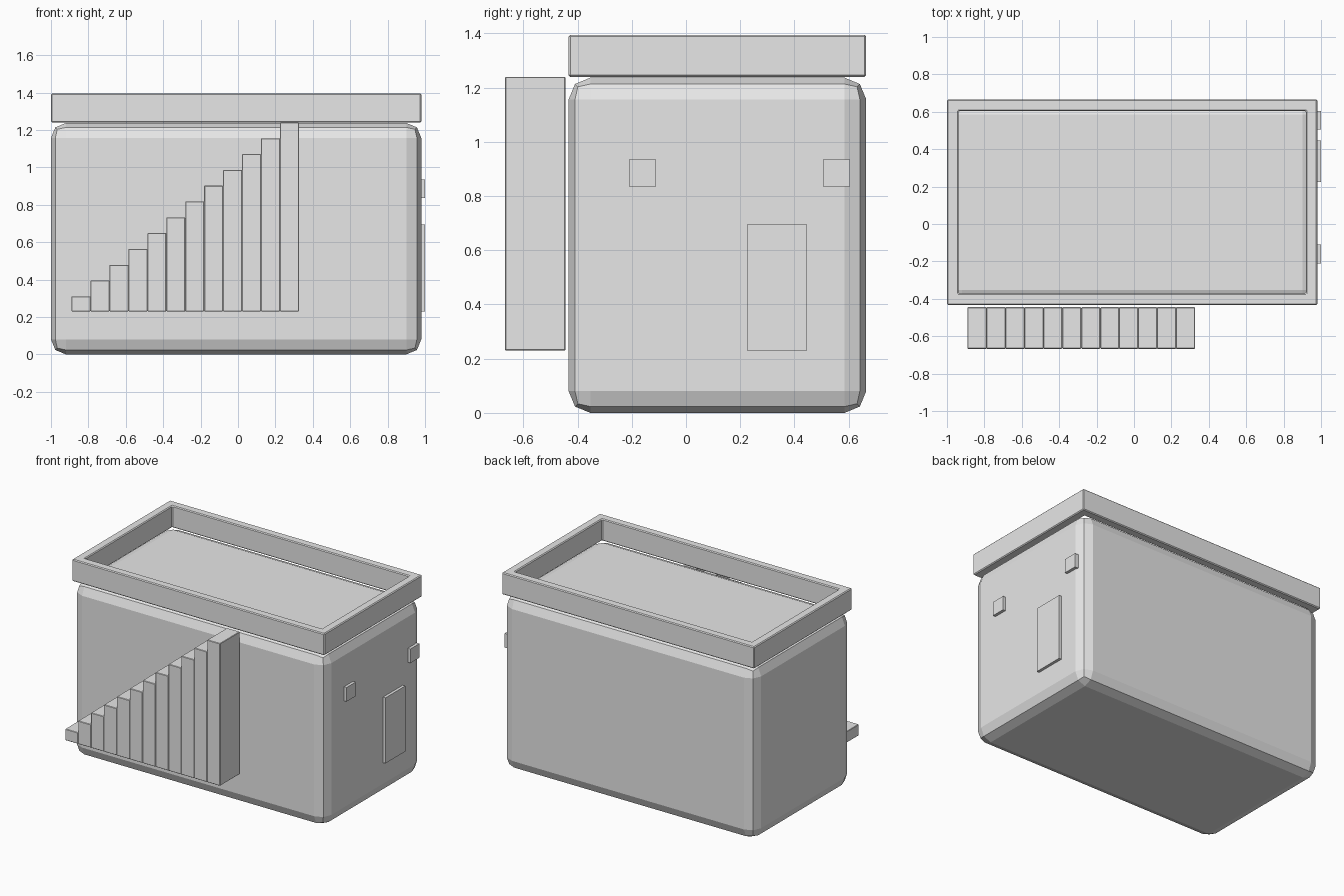
import bpy
import bmesh
from mathutils import Vector

cube = bpy.data.objects.get("Cube")
if cube:
    bpy.data.objects.remove(cube, do_unlink=True)

grey = bpy.data.materials.new("light_grey")
grey.use_nodes = True
COLOUR = (0.8, 0.8, 0.8, 1)
grey.diffuse_color = COLOUR
grey.node_tree.nodes["Principled BSDF"].inputs["Base Color"].default_value = COLOUR


def finish(name, bm, bevel=0, segments=1):
    """Turn a bmesh into an object with an optional bevel."""
    mesh = bpy.data.meshes.new(name)
    bm.to_mesh(mesh)
    bm.free()
    mesh.materials.append(grey)
    obj = bpy.data.objects.new(name, mesh)
    bpy.context.collection.objects.link(obj)
    if bevel:
        mod = obj.modifiers.new("bevel", "BEVEL")
        mod.width = bevel
        mod.segments = segments
        mod.limit_method = "ANGLE"
    return obj


def box(name, low, high, bevel=0, segments=1):
    """Box between two opposite corners."""
    low, high = Vector(low), Vector(high)
    bm = bmesh.new()
    bmesh.ops.create_cube(bm, size=1)
    bmesh.ops.scale(bm, vec=high - low, verts=bm.verts)
    bmesh.ops.translate(bm, vec=(low + high) / 2, verts=bm.verts)
    return finish(name, bm, bevel, segments)


LEFT, RIGHT, FRONT, BACK = -1.0, 0.98, -0.433, 0.665
ROOF, TOP = 1.24, 1.395

# Main block with rounded edges
box("house_body", (LEFT, FRONT, 0), (RIGHT, BACK, ROOF - 0.003), 0.08, 2)

# Parapet: a closed rectangular ring around the roof
bm = bmesh.new()
rings = []
for inset, z in ((0, ROOF), (0, TOP), (0.061, TOP), (0.061, ROOF)):
    x0, x1, y0, y1 = LEFT + inset, RIGHT - inset, FRONT + inset, BACK - inset
    rings.append([bm.verts.new((x, y, z))
                  for x, y in ((x0, y0), (x1, y0), (x1, y1), (x0, y1))])
for i in range(4):
    a, b = rings[i], rings[(i + 1) % 4]
    for j in range(4):
        k = (j + 1) % 4
        bm.faces.new((a[j], a[k], b[k], b[j]))
bmesh.ops.recalc_face_normals(bm, faces=bm.faces)
finish("roof_parapet", bm, 0.006)

# Outside stairs: a row of solid columns, each one step taller
STEPS, START, END, BASE = 12, -0.89, 0.326, 0.23
tread = (END - START) / STEPS
for i in range(STEPS):
    x = START + i * tread
    height = 0.31 + i * (ROOF - 0.31) / (STEPS - 1)
    box(f"stair_step_{i + 1}", (x, -0.667, BASE), (x + tread, -0.445, height), 0.003)

# Door and windows on the end wall
box("door", (0.97, 0.225, BASE), (1.0, 0.447, 0.695))
for name, y in (("front_window", -0.21), ("back_window", 0.505)):
    box(name, (0.97, y, 0.835), (1.0, y + 0.1, 0.935))
